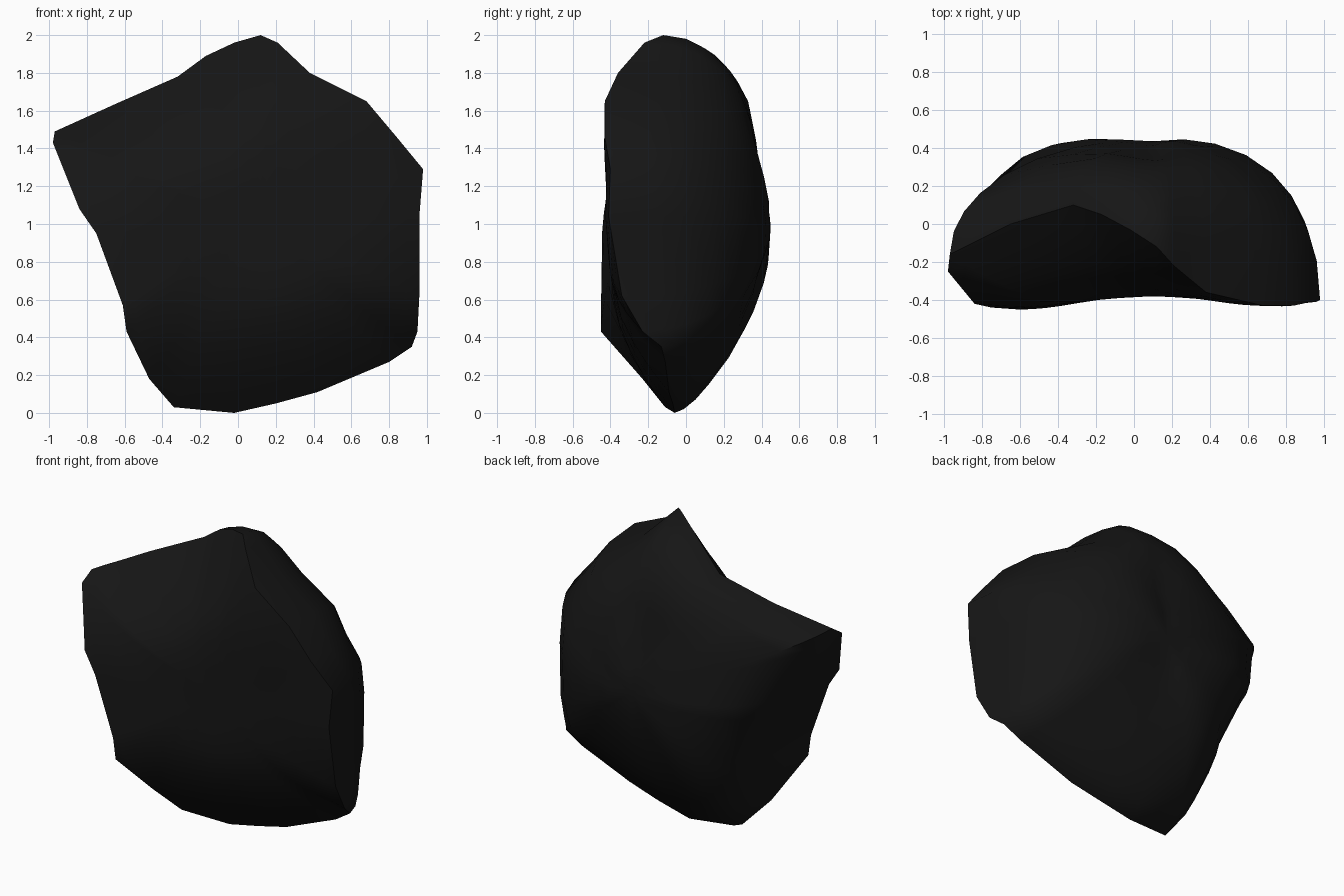
import bpy, bmesh, math

if "Cube" in bpy.data.objects:
    bpy.data.objects.remove(bpy.data.objects["Cube"])

# Rim of the boulder seen from the front: x, y, z and roundness of the back there
RIM = [
    (0.12, -0.12, 2.00, 2.1), (0.21, -0.22, 1.96, 2.3), (0.38, -0.36, 1.80, 2.7),
    (0.68, -0.43, 1.65, 2.6), (0.84, -0.43, 1.46, 2.3), (0.98, -0.40, 1.29, 2.2),
    (0.96, -0.41, 1.04, 2.5), (0.96, -0.34, 0.62, 2.3), (0.95, -0.23, 0.43, 1.9),
    (0.92, -0.13, 0.35, 1.7), (0.80, -0.11, 0.27, 1.6), (0.42, -0.09, 0.11, 1.5),
    (0.20, -0.07, 0.05, 1.5), (-0.02, -0.06, 0.00, 1.5), (-0.34, -0.11, 0.03, 1.7),
    (-0.47, -0.23, 0.18, 2.2), (-0.59, -0.45, 0.43, 2.9), (-0.61, -0.45, 0.57, 3.1),
    (-0.75, -0.44, 0.95, 3.8), (-0.84, -0.42, 1.08, 3.4), (-0.98, -0.25, 1.43, 2.1),
    (-0.97, -0.16, 1.49, 2.0), (-0.65, 0.0, 1.635, 2.0), (-0.32, 0.10, 1.78, 2.1),
    (-0.17, 0.05, 1.89, 2.1), (-0.02, -0.03, 1.96, 2.1),
]
CX, CZ = 0.1, 1.0
BACK_STEPS = (0.98, 0.93, 0.85, 0.73, 0.57, 0.38, 0.19)
FRONT_STEPS = (0.92, 0.82, 0.7, 0.55, 0.38, 0.20)


def back_y(x, z):
    dent = 0.05 * math.exp(-((x - 0.05) / 0.3) ** 2 - ((z - 1.38) / 0.18) ** 2)
    return 0.455 - dent - 0.02 * math.exp(-((x - 0.06) / 0.15) ** 2)


def front_y(x, z):
    return -0.38 - 0.07 * min(1, abs(x - 0.1) / 0.7) ** 1.5


def surface_point(rim, t, back):
    rx, ry, rz, power = rim
    x, z = CX + (rx - CX) * t, CZ + (rz - CZ) * t
    if back:
        return x, ry + (back_y(x, z) - ry) * (1 - t ** power) ** (1 / power), z
    # The front eases from the rim into the shallow hollow
    u = min(1, (1 - t) / 0.62)
    return x, ry + (front_y(x, z) - ry) * (1 - (1 - u) ** 1.5), z


bm = bmesh.new()
rim_ring = [bm.verts.new(p[:3]) for p in RIM]
n = len(RIM)

# Shallow hollow front and domed back, both lofted from the rim to a centre point
for back, steps in ((True, BACK_STEPS), (False, FRONT_STEPS)):
    previous = rim_ring
    for t in steps:
        ring = [bm.verts.new(surface_point(p, t, back)) for p in RIM]
        for i in range(n):
            j = (i + 1) % n
            bm.faces.new((previous[i], previous[j], ring[j], ring[i]))
        previous = ring
    y = back_y(CX, CZ) if back else front_y(CX, CZ)
    tip = bm.verts.new((CX, y, CZ))
    for i in range(n):
        bm.faces.new((previous[i], previous[(i + 1) % n], tip))

bmesh.ops.recalc_face_normals(bm, faces=bm.faces[:])
mesh = bpy.data.meshes.new("boulder")
bm.to_mesh(mesh)
bm.free()
boulder = bpy.data.objects.new("boulder", mesh)
bpy.context.collection.objects.link(boulder)

# Near-black stone, smooth with sharp ridges
stone = bpy.data.materials.new("dark_stone")
stone.diffuse_color = (0.008, 0.008, 0.008, 1)
stone.use_nodes = True
stone.node_tree.nodes["Principled BSDF"].inputs["Base Color"].default_value = stone.diffuse_color
mesh.materials.append(stone)
bpy.context.view_layer.objects.active = boulder
boulder.select_set(True)
bpy.ops.object.shade_smooth_by_angle(angle=math.radians(45))
